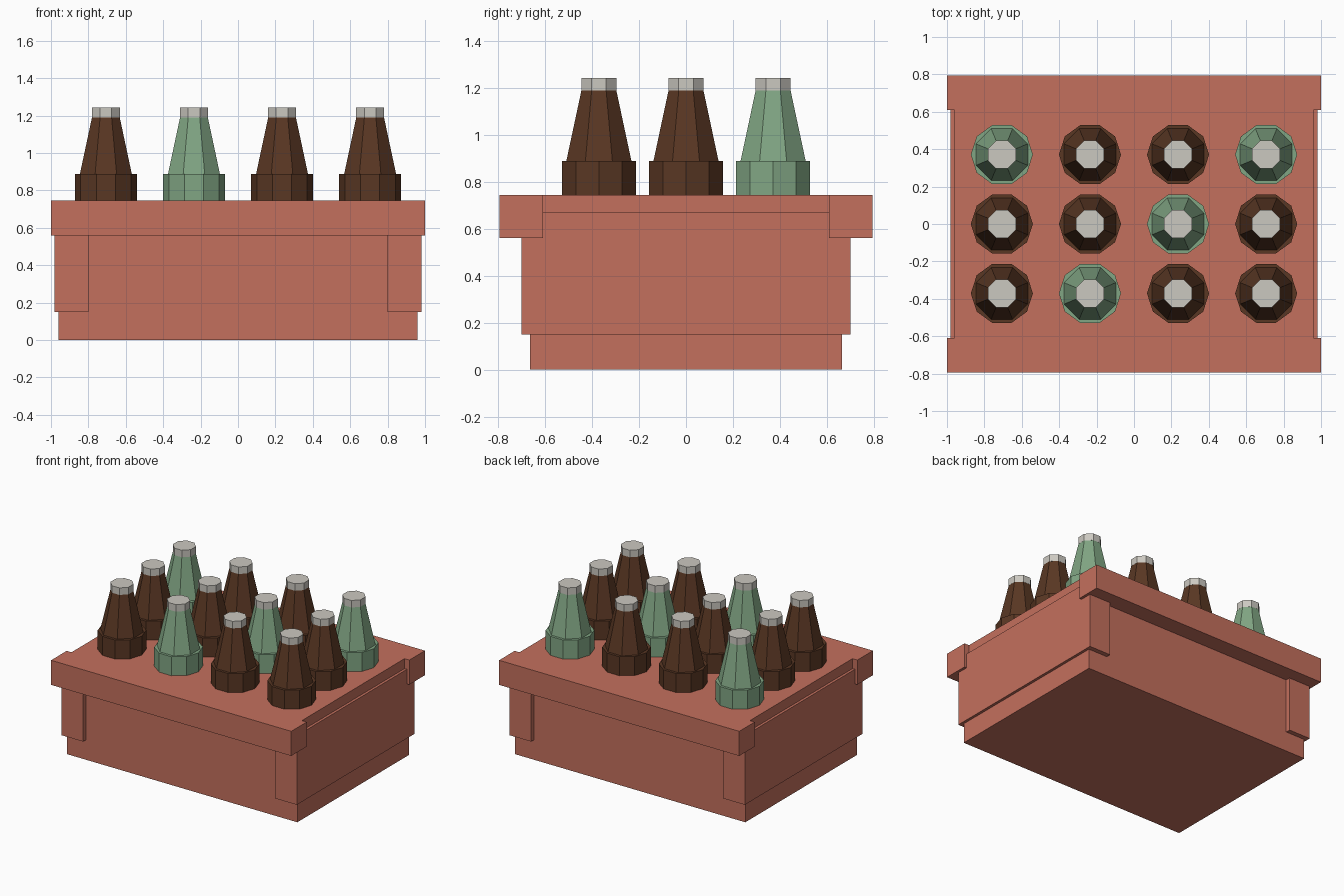
import bpy, bmesh
from math import cos, sin, pi

old = bpy.data.objects.get("Cube")
if old:
    bpy.data.objects.remove(old, do_unlink=True)


def material(name, rgb):
    mat = bpy.data.materials.new(name)
    mat.use_nodes = True
    mat.diffuse_color = (*rgb, 1)
    mat.node_tree.nodes["Principled BSDF"].inputs["Base Color"].default_value = (*rgb, 1)
    return mat


CRATE = material("crate red", (0.55, 0.16, 0.11))
BROWN = material("brown glass", (0.10, 0.038, 0.017))
GREEN = material("green glass", (0.22, 0.38, 0.23))
CAP = material("cap grey", (0.60, 0.58, 0.53))


def add_object(name, bm, *mats):
    bmesh.ops.recalc_face_normals(bm, faces=bm.faces)
    mesh = bpy.data.meshes.new(name)
    bm.to_mesh(mesh)
    bm.free()
    for mat in mats:
        mesh.materials.append(mat)
    obj = bpy.data.objects.new(name, mesh)
    bpy.context.collection.objects.link(obj)
    return obj


def box(name, low, high):
    bm = bmesh.new()
    bmesh.ops.create_cube(bm, size=1)
    for v in bm.verts:
        v.co = [lo + (c + 0.5) * (hi - lo) for c, lo, hi in zip(v.co, low, high)]
    return add_object(name, bm, CRATE)


def frustum(bm, sides, turn, r_low, r_high, z_low, z_high, mat_index=0):
    rings = []
    for r, z in ((r_low, z_low), (r_high, z_high)):
        angles = [turn + 2 * pi * i / sides for i in range(sides)]
        rings.append([bm.verts.new((r * cos(a), r * sin(a), z)) for a in angles])
    low, high = rings
    faces = [bm.faces.new(low), bm.faces.new(high)]
    for i in range(sides):
        j = (i + 1) % sides
        faces.append(bm.faces.new((low[i], low[j], high[j], high[i])))
    for f in faces:
        f.material_index = mat_index


# Crate: core, end panels that wrap the corners, and long rims
box("crate_core", (-0.96, -0.665, 0), (0.96, 0.665, 0.745))
for side, s in (("left", 1), ("right", -1)):
    x0, x1 = sorted((s * 0.80, s * 0.98))
    box(side + "_end_panel", (x0, -0.70, 0.15), (x1, 0.70, 0.67))
for side, s in (("front", -1), ("back", 1)):
    y0, y1 = sorted((s * 0.61, s * 0.795))
    box(side + "_rim", (-1, y0, 0.56), (1, y1, 0.745))

# Bottles: wide body, tapered neck and cap
GREEN_SPOTS = {(0, 2), (3, 2), (2, 1), (1, 0)}
for col in range(4):
    for row in range(3):
        bm = bmesh.new()
        frustum(bm, 10, 0, 0.166, 0.166, 0.70, 0.888)
        frustum(bm, 8, pi / 8, 0.152, 0.078, 0.88, 1.20)
        frustum(bm, 8, pi / 8, 0.081, 0.081, 1.19, 1.243, 1)
        glass = GREEN if (col, row) in GREEN_SPOTS else BROWN
        bottle = add_object(f"bottle_{col + 1}_{row + 1}", bm, glass, CAP)
        bottle.location = ((col - 1.5) * 0.471, (row - 1) * 0.371, 0)
